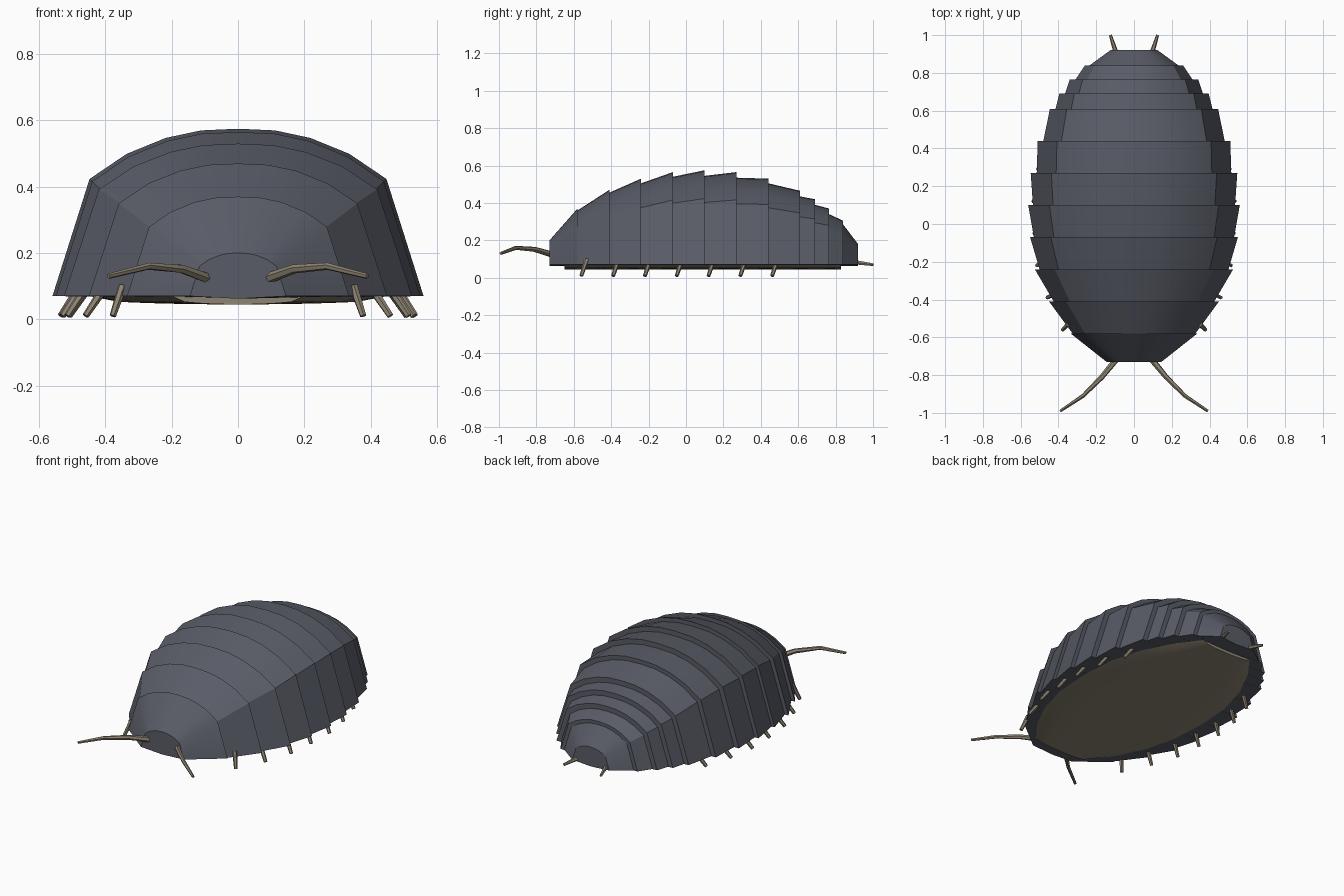
import bpy, bmesh, math
from mathutils import Vector

cube = bpy.data.objects.get("Cube")
if cube:
    bpy.data.objects.remove(cube, do_unlink=True)


def make_material(name, rgb):
    mat = bpy.data.materials.new(name)
    mat.use_nodes = True
    mat.diffuse_color = (*rgb, 1)
    mat.node_tree.nodes["Principled BSDF"].inputs["Base Color"].default_value = (*rgb, 1)
    return mat


SHELL = make_material("slate shell", (0.10, 0.107, 0.135))
TAN = make_material("dull tan", (0.27, 0.23, 0.17))


def loft(name, rings, mat):
    """Closed solid through rings of equal point count."""
    bm = bmesh.new()
    loops = [[bm.verts.new(p) for p in ring] for ring in rings]
    for a, b in zip(loops, loops[1:]):
        for i in range(len(a)):
            j = (i + 1) % len(a)
            bm.faces.new((a[i], a[j], b[j], b[i]))
    bm.faces.new(loops[0])
    bm.faces.new(loops[-1])
    bmesh.ops.recalc_face_normals(bm, faces=bm.faces)
    mesh = bpy.data.meshes.new(name)
    bm.to_mesh(mesh)
    bm.free()
    mesh.materials.append(mat)
    obj = bpy.data.objects.new(name, mesh)
    bpy.context.collection.objects.link(obj)
    bpy.ops.object.select_all(action="DESELECT")
    obj.select_set(True)
    bpy.context.view_layer.objects.active = obj
    bpy.ops.object.shade_smooth_by_angle(angle=math.radians(30))
    return obj


# Unit half arch: straight flank up to a shoulder, then a shallow crown
HALF = [(1, 0), (0.8, 0.7), (0.6, 0.85), (0.39, 0.945), (0.2, 0.99)]
ARCH = HALF + [(0, 1)] + [(-x, z) for x, z in reversed(HALF)]
RIM = 0.07


def arch_ring(y, width, top, sag=0.0):
    ring = [(x * width, y, RIM + z * (top - RIM)) for x, z in ARCH]
    return ring + [(0, y, RIM - sag)]


def tube(name, points, r0, r1, mat, sides=6):
    pts = [Vector(p) for p in points]
    rings = []
    for i, p in enumerate(pts):
        d = (pts[min(i + 1, len(pts) - 1)] - pts[max(i - 1, 0)]).normalized()
        u = d.cross(Vector((0.3, 1, 0.2))).normalized()
        v = d.cross(u)
        r = r0 + (r1 - r0) * i / (len(pts) - 1)
        angles = [math.tau * k / sides for k in range(sides)]
        rings.append([p + r * (u * math.cos(a) + v * math.sin(a)) for a in angles])
    return loft(name, rings, mat)


def tube_pair(name, points, r0, r1):
    for side, s in (("left", 1), ("right", -1)):
        tube(f"{side}_{name}", [(s * x, y, z) for x, y, z in points], r0, r1, TAN)


# Overlapping back plates: start y, end y, widths and heights at both ends
PLATES = [
    (-0.73, -0.58, 0.145, 0.335, 0.20, 0.37),
    (-0.58, -0.41, 0.325, 0.45, 0.36, 0.47),
    (-0.41, -0.24, 0.425, 0.525, 0.455, 0.53),
    (-0.24, -0.07, 0.50, 0.55, 0.505, 0.565),
    (-0.07, 0.10, 0.53, 0.56, 0.54, 0.575),
    (0.10, 0.27, 0.535, 0.547, 0.545, 0.565),
    (0.27, 0.44, 0.515, 0.51, 0.535, 0.53),
    (0.44, 0.61, 0.48, 0.445, 0.505, 0.465),
    (0.61, 0.69, 0.415, 0.395, 0.435, 0.42),
    (0.69, 0.765, 0.365, 0.34, 0.39, 0.37),
    (0.765, 0.84, 0.31, 0.26, 0.34, 0.305),
    (0.84, 0.92, 0.235, 0.125, 0.285, 0.18),
]
for n, (y0, y1, w0, w1, h0, h1) in enumerate(PLATES, 1):
    loft(f"back_plate_{n}", [arch_ring(y0, w0, h0, 0.008), arch_ring(y1, w1, h1, 0.008)], SHELL)

# Shallow belly
BELLY = [(-0.65, 0.20), (-0.5, 0.31), (-0.33, 0.39), (-0.15, 0.435), (0.07, 0.45),
         (0.3, 0.435), (0.5, 0.38), (0.68, 0.29), (0.83, 0.18)]
loft("belly", [arch_ring(y, w, 0.045) for y, w in BELLY], TAN)

# Seven pairs of short legs
for n, foot in enumerate((0.378, 0.46, 0.515, 0.53, 0.535, 0.51, 0.46)):
    y = -0.56 + 0.17 * n
    lean = 0.03 if n == 0 else 0.06
    tube_pair(f"leg_{n + 1}", [(foot - lean, y + 0.03, 0.10), (foot, y, 0.01)], 0.014, 0.01)

# Feelers at the head and short spikes at the tail
tube_pair("antenna", [(0.08, -0.70, 0.12), (0.17, -0.81, 0.152),
                      (0.27, -0.91, 0.16), (0.39, -0.99, 0.13)], 0.017, 0.008)
tube_pair("tail_spike", [(0.09, 0.89, 0.085), (0.125, 1.0, 0.07)], 0.014, 0.008)
